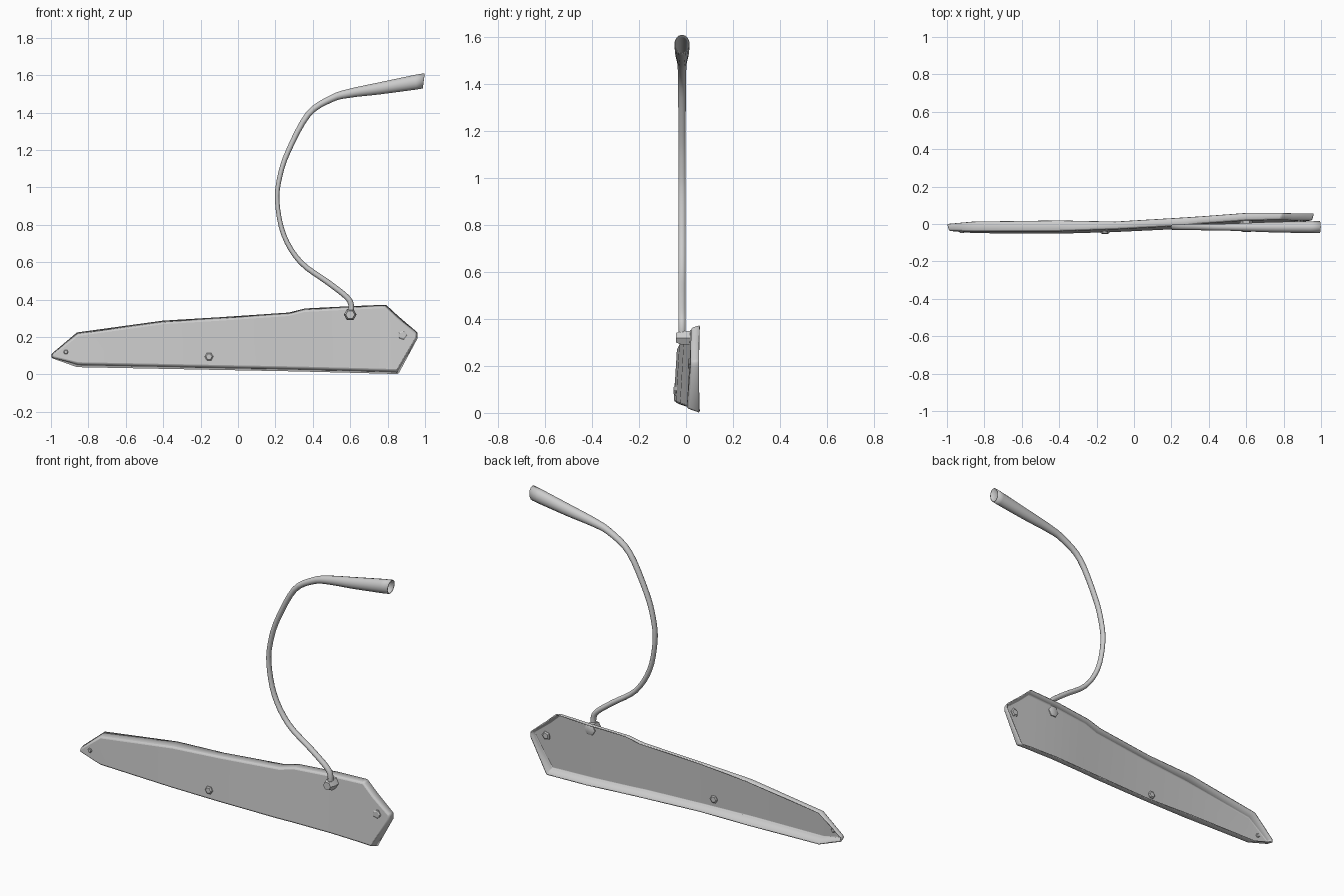
import bpy, bmesh, math
from mathutils import Vector

if "Cube" in bpy.data.objects:
    bpy.data.objects.remove(bpy.data.objects["Cube"])

metal = bpy.data.materials.new("grey_metal")
metal.diffuse_color = (0.6, 0.6, 0.6, 1)
metal.use_nodes = True
metal.node_tree.nodes["Principled BSDF"].inputs["Base Color"].default_value = metal.diffuse_color


def make_object(name, bm, angle=30):
    bmesh.ops.recalc_face_normals(bm, faces=bm.faces)
    me = bpy.data.meshes.new(name)
    bm.to_mesh(me)
    bm.free()
    me.materials.append(metal)
    ob = bpy.data.objects.new(name, me)
    bpy.context.collection.objects.link(ob)
    bpy.ops.object.select_all(action='DESELECT')
    ob.select_set(True)
    bpy.context.view_layer.objects.active = ob
    bpy.ops.object.shade_smooth_by_angle(angle=math.radians(angle))
    return ob


# Shallow open-backed tray, by stations along its length:
# x, rim bottom z, rim top z, front face y at the bottom, back rim y
stations = [
    (-0.995, 0.090, 0.108, -0.040, 0.000),
    (-0.860, 0.042, 0.222, -0.050, 0.012),
    (-0.400, 0.033, 0.285, -0.052, 0.018),
    (-0.100, 0.027, 0.303, -0.043, 0.012),
    (0.270, 0.020, 0.328, -0.025, 0.034),
    (0.360, 0.018, 0.350, -0.016, 0.040),
    (0.600, 0.012, 0.362, 0.000, 0.058),
    (0.790, 0.007, 0.370, 0.004, 0.058),
    (0.855, 0.004, 0.310, 0.005, 0.056),
    (0.958, 0.195, 0.222, 0.010, 0.055),
]


def front_y(x, z):
    for a, b in zip(stations, stations[1:]):
        if a[0] <= x <= b[0]:
            t = (x - a[0]) / (b[0] - a[0])
            return a[3] + t * (b[3] - a[3]) + 0.06 * z


bm = bmesh.new()
face_top, face_bot, rim_top, rim_bot = [], [], [], []
for i, (x, zb, zt, yf, yb) in enumerate(stations):
    end = i in (0, len(stations) - 1)
    fx = x * 0.992
    ft = zt - (0.003 if end else 0.010)
    fb = zb + (0.003 if end else 0.018)
    face_top.append(bm.verts.new((fx, yf + 0.06 * ft, ft)))
    face_bot.append(bm.verts.new((fx, yf + 0.06 * fb, fb)))
    rim_top.append(bm.verts.new((x, yb, zt)))
    rim_bot.append(bm.verts.new((x, yb, zb)))
for i in range(len(stations) - 1):
    for a, b in ((face_bot, face_top), (face_top, rim_top), (rim_bot, face_bot)):
        bm.faces.new((a[i], a[i + 1], b[i + 1], b[i]))
for i in (0, -1):
    bm.faces.new((face_bot[i], face_top[i], rim_top[i], rim_bot[i]))
tray = make_object("tray", bm, 35)
bev = tray.modifiers.new("rounded_edges", 'BEVEL')
bev.width, bev.segments = 0.006, 2
bev.limit_method, bev.angle_limit = 'ANGLE', math.radians(35)
sol = tray.modifiers.new("sheet_thickness", 'SOLIDIFY')
sol.thickness, sol.offset = 0.006, 0


# Bolts run through the tray face, with low-sided chamfered heads
def bolt(name, x, z, radius, front, back, sides=6):
    y0 = front_y(x, z)
    bm = bmesh.new()
    rings = []
    for dy, r in ((-front, radius * 0.7), (-front * 0.6, radius),
                  (back * 0.6, radius), (back, radius * 0.7)):
        rings.append([bm.verts.new((x + r * math.cos(math.tau * k / sides), y0 + dy,
                                    z + r * math.sin(math.tau * k / sides)))
                      for k in range(sides)])
    for a, b in zip(rings, rings[1:]):
        for k in range(sides):
            j = (k + 1) % sides
            bm.faces.new((a[k], a[j], b[j], b[k]))
    bm.faces.new(rings[0])
    bm.faces.new(rings[-1])
    make_object(name, bm)


bolt("tip_bolt", -0.92, 0.12, 0.013, 0.010, 0.010)
bolt("middle_bolt", -0.155, 0.095, 0.023, 0.014, 0.012)
bolt("end_bolt", 0.88, 0.21, 0.026, 0.010, 0.012, 5)
bolt("arm_mount", 0.60, 0.32, 0.034, 0.062, 0.012)

# Curved arm flaring into an open end: x, z, in-plane radius, sideways radius
arm = [
    (0.602, 0.315, 0.015, 0.016), (0.605, 0.370, 0.015, 0.016),
    (0.580, 0.415, 0.015, 0.016), (0.480, 0.493, 0.015, 0.016),
    (0.335, 0.600, 0.014, 0.016), (0.245, 0.745, 0.013, 0.016),
    (0.210, 0.920, 0.012, 0.016), (0.222, 1.050, 0.013, 0.016),
    (0.267, 1.190, 0.014, 0.016), (0.375, 1.390, 0.016, 0.017),
    (0.500, 1.475, 0.019, 0.019), (0.600, 1.504, 0.024, 0.023),
    (0.760, 1.530, 0.032, 0.029), (0.993, 1.570, 0.041, 0.033),
]
pts = [Vector(p) for p in arm]
path = []
for i in range(len(pts) - 1):
    p0, p1 = pts[max(i - 1, 0)], pts[i]
    p2, p3 = pts[i + 1], pts[min(i + 2, len(pts) - 1)]
    for s in range(4):
        t = s / 4
        path.append(0.5 * (2 * p1 + (p2 - p0) * t + (2 * p0 - 5 * p1 + 4 * p2 - p3) * t * t
                           + (3 * p1 - p0 - 3 * p2 + p3) * t ** 3))
path.append(pts[-1])

SIDES = 14
bm = bmesh.new()
rings = []
for i, p in enumerate(path):
    d = path[min(i + 1, len(path) - 1)] - path[max(i - 1, 0)]
    n = Vector((-d[1], d[0])).normalized()
    if i == len(path) - 1:
        n = Vector((0.12, 0.99))  # slanted cut at the open end
    ring = []
    for k in range(SIDES):
        a = math.tau * k / SIDES
        c = p[2] * math.cos(a)
        ring.append(bm.verts.new((p[0] + n.x * c, -0.017 + p[3] * math.sin(a), p[1] + n.y * c)))
    rings.append(ring)
for a, b in zip(rings, rings[1:]):
    for k in range(SIDES):
        j = (k + 1) % SIDES
        bm.faces.new((a[k], a[j], b[j], b[k]))
bm.faces.new(rings[0])
tube = make_object("curved_arm", bm, 40)
wall = tube.modifiers.new("tube_wall", 'SOLIDIFY')
wall.thickness, wall.offset = 0.004, -1
